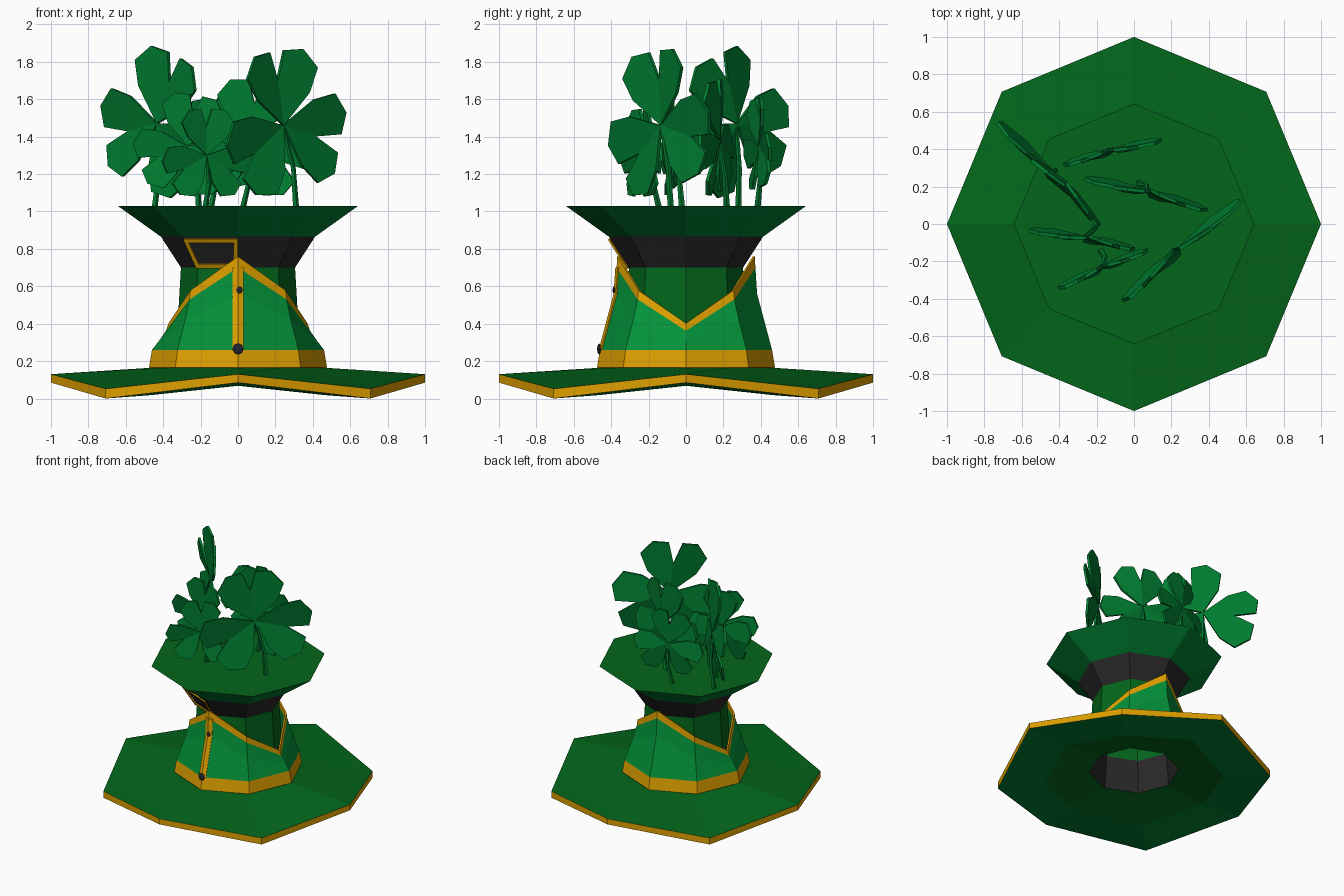
import bpy, bmesh, math
from mathutils import Vector

if "Cube" in bpy.data.objects:
    bpy.data.objects.remove(bpy.data.objects["Cube"])


def material(name, rgb):
    lin = [((c / 255 + 0.055) / 1.055) ** 2.4 if c > 10 else c / 255 / 12.92 for c in rgb]
    m = bpy.data.materials.new(name)
    m.diffuse_color = (*lin, 1)
    m.use_nodes = True
    m.node_tree.nodes["Principled BSDF"].inputs["Base Color"].default_value = m.diffuse_color
    return m


HAT = material("hat_green", (3, 102, 27))
COAT = material("coat_green", (3, 146, 57))
LEAF = material("clover_green", (0, 124, 48))
GOLD = material("gold", (224, 161, 0))
BLACK = material("band_black", (41, 39, 40))
BUTTON = material("button_dark", (36, 36, 50))


def finish(name, bm, mats, recalc=True):
    if recalc:
        bmesh.ops.recalc_face_normals(bm, faces=bm.faces)
    me = bpy.data.meshes.new(name)
    bm.to_mesh(me)
    bm.free()
    for m in mats:
        me.materials.append(m)
    ob = bpy.data.objects.new(name, me)
    bpy.context.collection.objects.link(ob)
    return ob


def solidify(ob, t, offset=-1):
    m = ob.modifiers.new("thickness", "SOLIDIFY")
    m.thickness, m.offset = t, offset


def around(k, r, z):
    a = k * math.pi / 4
    return Vector((r * math.cos(a), r * math.sin(a), z))


def skin(bm, rings, mat_ids):
    """Join successive eight-sided rings; one material per band."""
    for i in range(len(rings) - 1):
        for k in range(8):
            j = (k + 1) % 8
            f = bm.faces.new((rings[i][k], rings[i][j], rings[i + 1][j], rings[i + 1][k]))
            f.material_index = mat_ids[i]


# Hat: radius, height on the axes, height on the diagonals, material of next band
profile = [
    (0.29, 0.69, 0.69, 0), (0.31, 0.36, 0.36, 2), (0.33, 0.10, 0.10, 0),
    (0.66, 0.068, 0.018, 3), (1.0, 0.085, 0.0, 1), (1.0, 0.13, 0.052, 0),
    (0.345, 0.172, 0.172, 2), (0.325, 0.36, 0.36, 0), (0.305, 0.70, 0.70, 2),
    (0.412, 0.865, 0.865, 3), (0.643, 1.03, 1.03, 0)]
bm = bmesh.new()
rings = [[bm.verts.new(around(k, r, zd if k % 2 else zc)) for k in range(8)]
         for r, zc, zd, _ in profile]
skin(bm, rings, [p[3] for p in profile])
bm.faces.new(rings[0])
bm.faces.new(rings[-1])
finish("hat", bm, [HAT, GOLD, BLACK, LEAF])

# Coat: flared skirt, peaked at front and back, dipping at the sides
PEAK = [(0.476, 0.165), (0.46, 0.26), (0.38, 0.56), (0.371, 0.70), (0.368, 0.76)]
DIAG = [(0.474, 0.165), (0.457, 0.26), (0.40, 0.42), (0.366, 0.53), (0.36, 0.578)]
SIDE = [(0.476, 0.165), (0.46, 0.26), (0.425, 0.305), (0.385, 0.362), (0.372, 0.402)]
columns = [SIDE, DIAG, PEAK, DIAG] * 2
bm = bmesh.new()
rings = [[bm.verts.new(around(k, *columns[k][row])) for k in range(8)] for row in range(5)]
skin(bm, rings, [1, 0, 0, 1])
solidify(finish("coat", bm, [COAT, GOLD], recalc=False), 0.012)

# Gold strip down the front edge of the coat
bm = bmesh.new()
rows = [[bm.verts.new((x, -r - 0.007 + abs(x) * 0.414, z)) for x in (-0.03, 0, 0.03)]
        for r, z in PEAK[1:4]]
for a, b in zip(rows, rows[1:]):
    for i in (0, 1):
        bm.faces.new((a[i], a[i + 1], b[i + 1], b[i]))
solidify(finish("front_strip", bm, [GOLD], recalc=False), 0.007)

# Buttons
for name, x, y, z, r in (("lower_button", 0, -0.464, 0.265, 0.03),
                         ("upper_button", 0.008, -0.386, 0.58, 0.018)):
    bm = bmesh.new()
    bmesh.ops.create_uvsphere(bm, u_segments=8, v_segments=4, radius=r)
    bmesh.ops.scale(bm, vec=(1, 0.4, 1), verts=bm.verts)
    bmesh.ops.translate(bm, vec=(x, y, z), verts=bm.verts)
    finish(name, bm, [BUTTON])

# Buckle: open frame lying on one face of the black band
bm = bmesh.new()
face = bm.faces.new([bm.verts.new(around(k, r, z)) for k, r, z in
                     ((5, 0.312, 0.70), (6, 0.312, 0.70), (6, 0.41, 0.855), (5, 0.41, 0.855))])
bm.normal_update()
bmesh.ops.translate(bm, vec=face.normal * 0.01, verts=bm.verts)
bmesh.ops.inset_region(bm, faces=[face], thickness=0.032, use_boundary=True)
bmesh.ops.delete(bm, geom=[face], context="FACES")
solidify(finish("buckle", bm, [GOLD], recalc=False), 0.009)

# Clovers: three folded heart leaves, each made of two lobes
LOBE = [(0, 0, 0), (0.37, 0.43, 0.06), (0.67, 0.585, 0.08), (0.93, 0.40, 0.05),
        (0.95, 0.12, 0.01), (0.58, 0, -0.03)]


def clover(name, centre, across, radius, axes, base):
    c = Vector(centre)
    d = Vector((*across, 0)).normalized()
    up = Vector((0, 0, 1))
    n = d.cross(up)
    bm = bmesh.new()
    for angle in axes:
        a = math.radians(angle)
        u = d * math.cos(a) + up * math.sin(a)
        v = up * math.cos(a) - d * math.sin(a)
        for s in (1, -1):
            pts = [c + radius * (u * pu + v * pv * s + n * pn) for pu, pv, pn in LOBE]
            layers = [[bm.verts.new(p + n * h) for p in pts] for h in (0.009, -0.009)]
            bm.faces.new(layers[0])
            bm.faces.new(layers[1][::-1])
            for i in range(6):
                j = (i + 1) % 6
                bm.faces.new((layers[0][i], layers[1][i], layers[1][j], layers[0][j]))
    finish(name + "_leaves", bm, [LEAF])

    # Bent tapered stem
    b = Vector((*base, 1.0))
    mid = (b + c) / 2 + Vector((0.02, 0.01, 0))
    bm = bmesh.new()
    loops = []
    for p, r in ((b, 0.018), (mid, 0.014), (c, 0.010)):
        loops.append([bm.verts.new(p + Vector((r * math.cos(t * math.tau / 5),
                                               r * math.sin(t * math.tau / 5), 0)))
                      for t in range(5)])
    for lo, hi in zip(loops, loops[1:]):
        for i in range(5):
            j = (i + 1) % 5
            bm.faces.new((lo[i], lo[j], hi[j], hi[i]))
    bm.faces.new(loops[0])
    bm.faces.new(loops[-1])
    finish(name + "_stem", bm, [LEAF])


clover("right_clover", (0.24, -0.13, 1.46), (0.63, 0.53), 0.42, (97, -14, 218), (0.31, -0.08))
clover("left_clover", (-0.43, 0.27, 1.47), (0.59, -0.59), 0.41, (70, 190, 310), (-0.45, 0.28))
clover("front_clover", (-0.17, -0.23, 1.30), (0.47, 0.20), 0.26, (90, 210, -30), (-0.18, -0.14))
clover("middle_clover", (-0.27, -0.07, 1.35), (0.57, -0.10), 0.29, (80, 200, -40), (-0.21, -0.02))
clover("back_clover", (-0.12, 0.395, 1.35), (0.52, 0.13), 0.27, (95, 215, -25), (-0.15, 0.38))
clover("centre_clover", (0.07, 0.175, 1.38), (0.67, -0.17), 0.34, (85, 205, -35), (0.02, 0.22))
